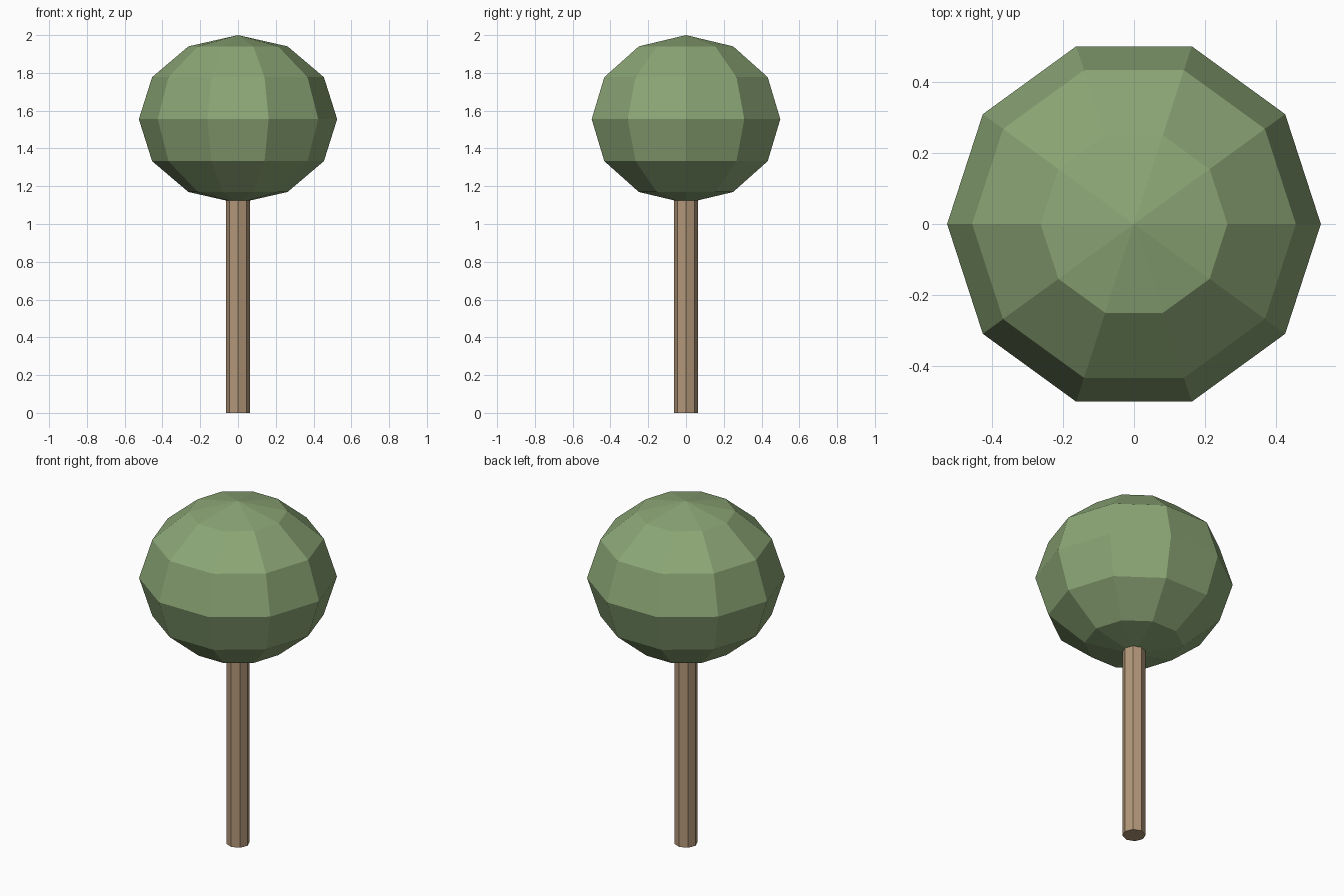
import bpy
from math import radians

if "Cube" in bpy.data.objects:
    bpy.data.objects.remove(bpy.data.objects["Cube"])


def finish(name, colour):
    """Name the active object, bake its transform and colour it."""
    obj = bpy.context.object
    obj.name = name
    bpy.ops.object.transform_apply(location=False, rotation=True, scale=True)
    mat = bpy.data.materials.new(name)
    mat.diffuse_color = colour
    mat.use_nodes = True
    mat.node_tree.nodes["Principled BSDF"].inputs["Base Color"].default_value = mat.diffuse_color
    obj.data.materials.append(mat)
    return obj


# Trunk: eight-sided post running up into the crown
TRUNK_TOP = 1.2
bpy.ops.mesh.primitive_cylinder_add(vertices=8, radius=0.0625, depth=TRUNK_TOP,
                                    location=(0, 0, TRUNK_TOP / 2))
finish("trunk", (0.45, 0.31, 0.19, 1))

# Crown: flattened low-poly ball, with corners on the x axis
bpy.ops.mesh.primitive_uv_sphere_add(segments=10, ring_count=6, radius=0.525,
                                     location=(0, 0, 1.555),
                                     rotation=(0, 0, radians(90)))
bpy.context.object.scale.z = 0.445 / 0.525
finish("crown", (0.26, 0.38, 0.18, 1))
